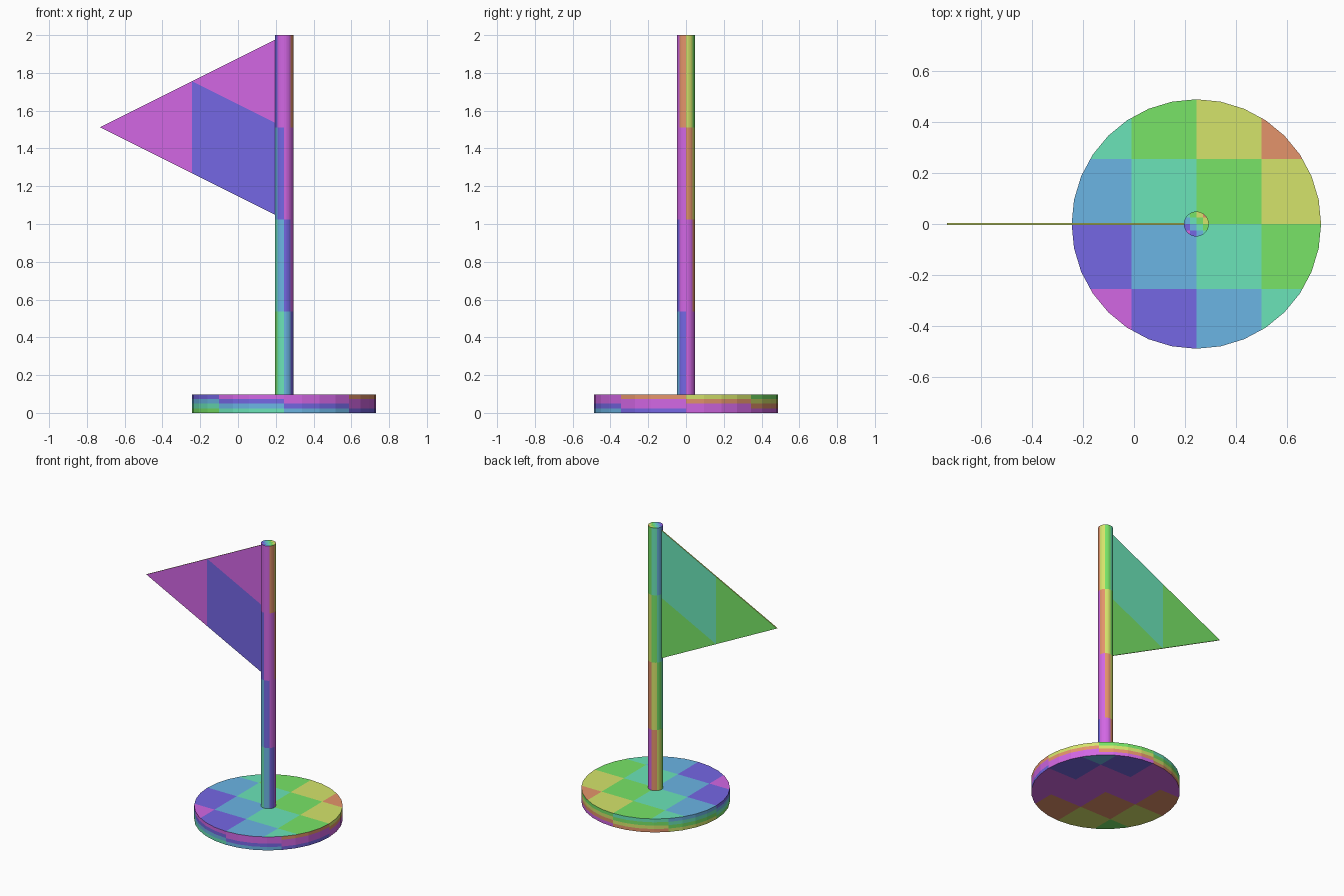
import bpy, bmesh, math
from mathutils import Vector

if "Cube" in bpy.data.objects:
    bpy.data.objects.remove(bpy.data.objects["Cube"])

S = 2 / 2.05            # overall scale: total height is 2
CX = 0.25 * S           # pole axis
SIDES = 32


def lin(c):
    return c / 12.92 if c <= 0.04045 else ((c + 0.055) / 1.055) ** 2.4


# Palette, in the order the diagonal checks step through it
PALETTE = [("magenta", "D267E4"), ("violet", "7567E4"), ("blue", "6BB5E4"),
           ("teal", "6BE4B8"), ("green", "78E467"), ("lime", "D5E46B"),
           ("orange", "E4946B")]
mats = []
for name, h in PALETTE:
    m = bpy.data.materials.new(name)
    m.diffuse_color = [lin(int(h[i:i + 2], 16) / 255) for i in (0, 2, 4)] + [1]
    m.use_nodes = True
    m.node_tree.nodes["Principled BSDF"].inputs["Base Color"].default_value = m.diffuse_color
    mats.append(m)


def check(col, row):
    """Colour of a cell of the 8 x 8 diagonal check pattern."""
    return ((6 - col - row) % 8) % 7


def finish(name, bm):
    me = bpy.data.meshes.new(name)
    bm.to_mesh(me)
    bm.free()
    for m in mats:
        me.materials.append(m)
    ob = bpy.data.objects.new(name, me)
    bpy.context.collection.objects.link(ob)
    return ob


def cut(bm, faces, co, no):
    """Slice only the given faces; return the resulting faces."""
    geom = set(faces)
    for f in faces:
        geom.update(f.edges)
        geom.update(f.verts)
    out = bmesh.ops.bisect_plane(bm, geom=list(geom), dist=1e-6,
                                 plane_co=co, plane_no=no)
    return [g for g in out["geom"] if isinstance(g, bmesh.types.BMFace)]


def checked_cylinder(name, radius, z0, z1):
    bm = bmesh.new()
    rings = []
    for k in range(5):
        z = z0 + (z1 - z0) * k / 4
        rings.append([bm.verts.new((CX - radius * math.sin(math.tau * i / SIDES),
                                    -radius * math.cos(math.tau * i / SIDES), z))
                      for i in range(SIDES)])
    # wall: eight sectors by four bands
    for k in range(4):
        a, b = rings[k], rings[k + 1]
        for i in range(SIDES):
            j = (i + 1) % SIDES
            f = bm.faces.new((a[j], a[i], b[i], b[j]))
            f.material_index = check(7 - i // 4, 4 + k)
    caps = [(bm.faces.new(rings[0]), 4), (bm.faces.new(rings[4]), 0)]
    bmesh.ops.recalc_face_normals(bm, faces=bm.faces[:])
    # caps: four by four square checks
    cell = radius * 0.125 / 0.24
    for cap, first in caps:
        faces = [cap]
        for n in (-1, 0, 1):
            faces = cut(bm, faces, (CX + n * cell, 0, 0), (1, 0, 0))
            faces = cut(bm, faces, (CX, n * cell, 0), (0, 1, 0))
        for f in faces:
            c = f.calc_center_median()
            # the pattern is laid from the far corner on the top cap
            col = math.floor(2 - (c.x - CX) / cell)
            row = math.floor(2 - c.y / cell)
            f.material_index = check(first + min(3, max(0, col)),
                                     min(3, max(0, row)))
    return finish(name, bm)


def pennant(name, thick):
    bm = bmesh.new()
    mid_z, half, length = 1.55 * S, 0.5 * S, S
    corners = [(CX, mid_z + half), (CX - length, mid_z), (CX, mid_z - half)]
    front = [bm.verts.new((x, -thick / 2, z)) for x, z in corners]
    back = [bm.verts.new((x, thick / 2, z)) for x, z in corners]
    sheets = [(bm.faces.new(front), -1, 1, 0), (bm.faces.new(back), 1, 3, 4)]
    for i in range(3):
        j = (i + 1) % 3
        f = bm.faces.new((front[i], front[j], back[j], back[i]))
        f.material_index = 5
    bmesh.ops.recalc_face_normals(bm, faces=bm.faces[:])
    # one corner of each sheet has its own colour
    mid_x = CX - length / 2
    for sheet, side, inner, outer in sheets:
        faces = cut(bm, [sheet], (mid_x, 0, 0), (1, 0, 0))
        faces = cut(bm, faces, (CX, 0, mid_z), Vector((-side * 0.5, 0, 1)).normalized())
        for f in faces:
            c = f.calc_center_median()
            above = c.z - (mid_z + side * 0.5 * (c.x - CX))
            f.material_index = inner if c.x > mid_x and above * side > 0 else outer
    return finish(name, bm)


checked_cylinder("base", 0.5 * S, 0, 0.1 * S)
checked_cylinder("pole", 0.05 * S, 0.05 * S, 2.05 * S)
pennant("flag", 0.008)
